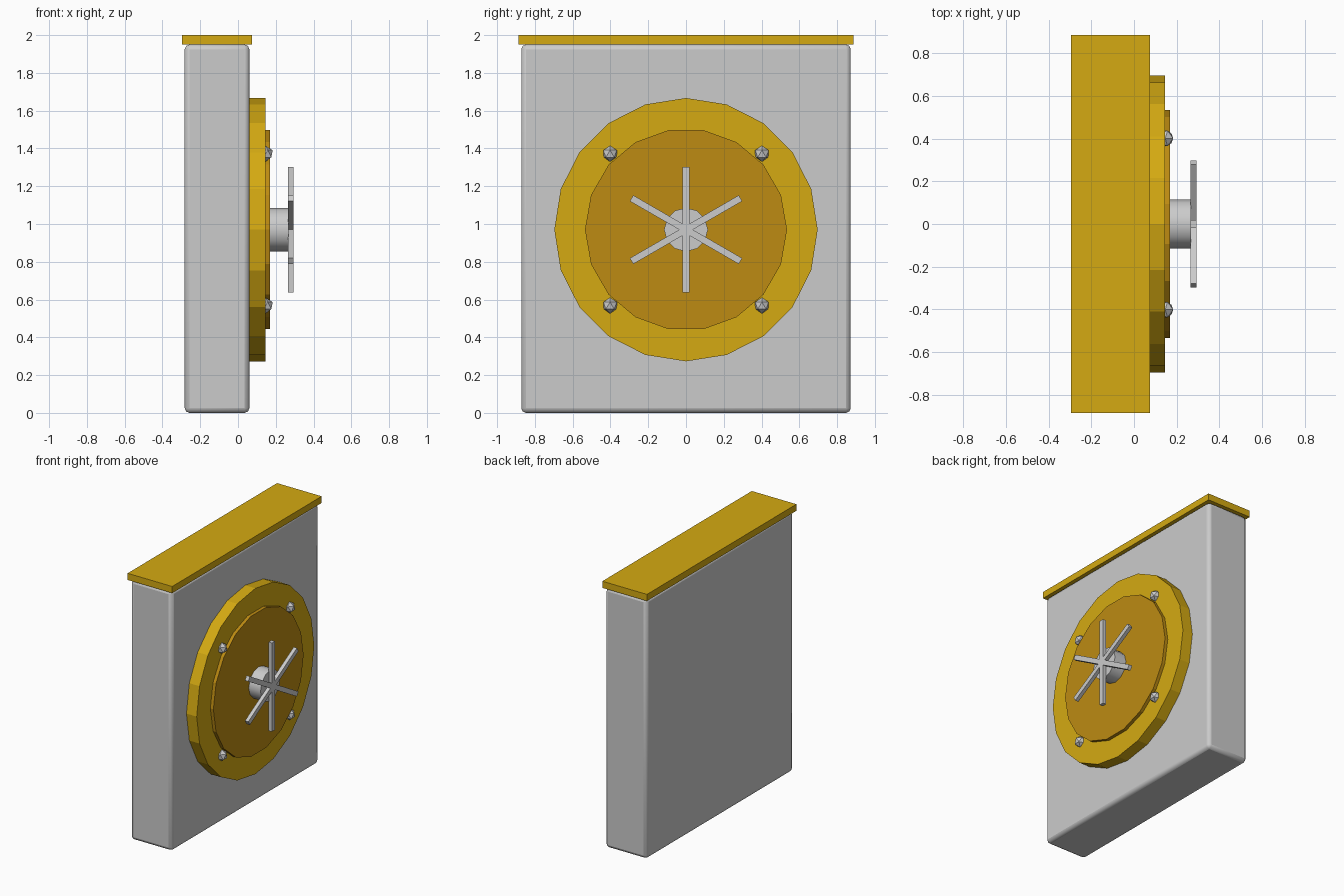
import bpy
from math import pi, radians

if "Cube" in bpy.data.objects:
    bpy.data.objects.remove(bpy.data.objects["Cube"])

CZ = 0.97  # height of the door centre


def paint(name, color):
    m = bpy.data.materials.new(name)
    m.diffuse_color = color
    m.use_nodes = True
    m.node_tree.nodes["Principled BSDF"].inputs["Base Color"].default_value = m.diffuse_color
    return m


gold = paint("gold", (0.66, 0.40, 0.006, 1))
dark_gold = paint("dark_gold", (0.51, 0.26, 0.006, 1))


def finish(name, mat=None):
    ob = bpy.context.object
    ob.name = name
    if mat:
        ob.data.materials.append(mat)
    return ob


def box(name, lo, hi, mat=None, roll=0):
    centre = [(a + b) / 2 for a, b in zip(lo, hi)]
    bpy.ops.mesh.primitive_cube_add(size=1, location=centre)
    ob = finish(name, mat)
    ob.scale = [b - a for a, b in zip(lo, hi)]
    ob.rotation_euler.x = roll
    if not roll:
        bpy.ops.object.transform_apply(location=False, rotation=False, scale=True)
    return ob


def disc(name, sides, r, x0, x1, mat=None):
    # cylinder along x, with a vertex pointing along +y
    bpy.ops.mesh.primitive_cylinder_add(vertices=sides, radius=r, depth=x1 - x0,
                                        location=((x0 + x1) / 2, 0, CZ),
                                        rotation=(pi / 2, 0, pi / 2))
    ob = finish(name, mat)
    bpy.ops.object.transform_apply(location=False, rotation=True, scale=False)
    ob.rotation_euler.x = pi / 2  # first vertex from the top to the side
    return ob


# Main slab with softened edges
body = box("body", (-0.282, -0.872, 0), (0.06, 0.872, 1.95))
bev = body.modifiers.new("bevel", "BEVEL")
bev.width = 0.025
bev.segments = 2
bpy.ops.object.shade_smooth_by_angle(angle=radians(50))

# Top trim
box("top_trim", (-0.296, -0.886, 1.95), (0.074, 0.886, 2.0), gold)

# Round door: outer ring plate, inner plate, hub
disc("outer_plate", 20, 0.697, 0.055, 0.145, gold)
disc("inner_plate", 18, 0.535, 0.14, 0.17, dark_gold)
disc("hub", 12, 0.116, 0.165, 0.268)
bpy.ops.object.shade_smooth_by_angle(angle=radians(35))

# Handwheel: three crossing bars
for i in range(3):
    box(f"wheel_bar_{i + 1}", (0.266, -0.018, CZ - 0.333), (0.294, 0.018, CZ + 0.333),
        roll=i * pi / 3)

# Four bolts
for i, (sy, sz) in enumerate([(-1, -1), (-1, 1), (1, -1), (1, 1)]):
    bpy.ops.mesh.primitive_ico_sphere_add(subdivisions=1, radius=0.042,
                                          location=(0.146, sy * 0.402, CZ + sz * 0.402))
    finish(f"bolt_{i + 1}")
